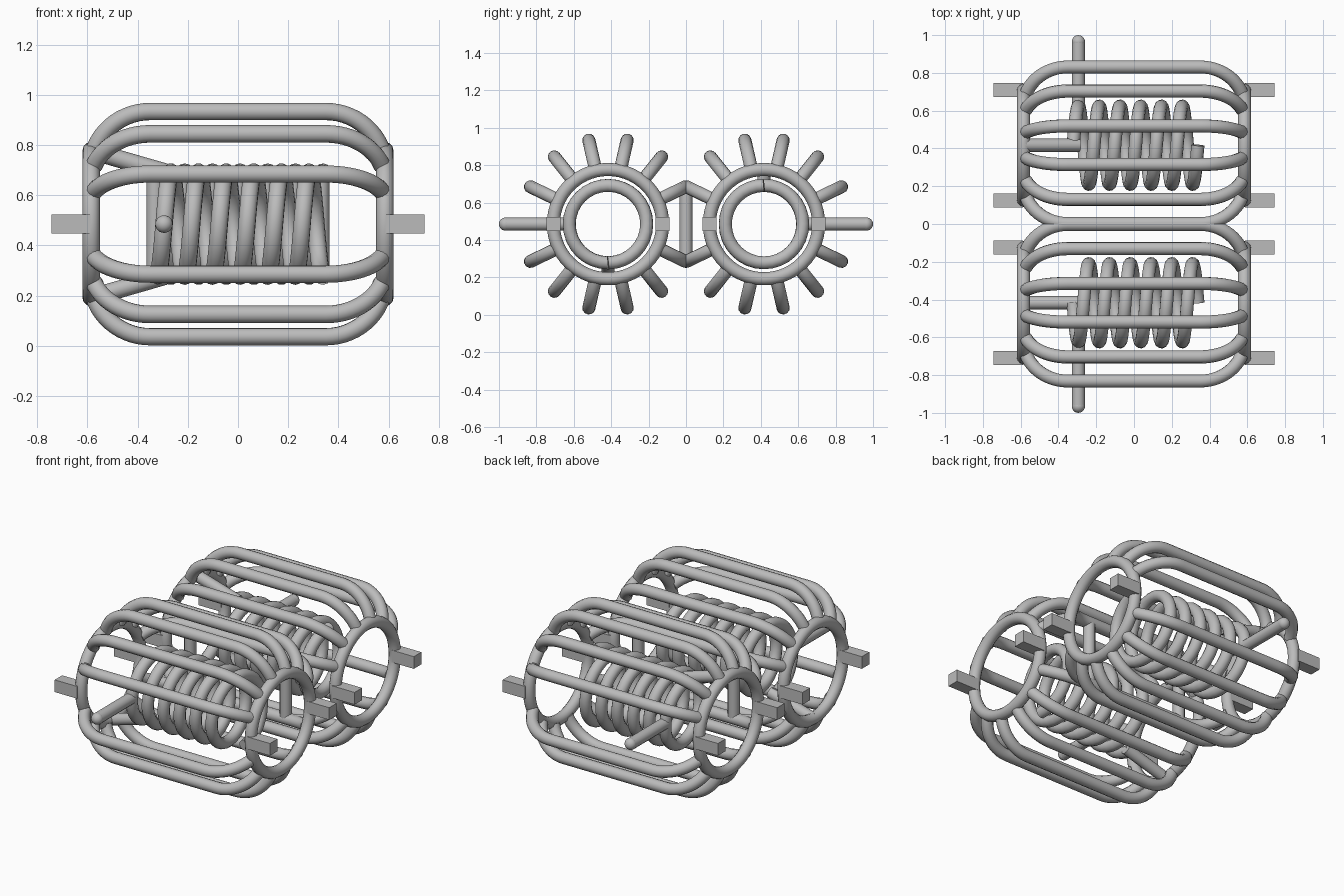
import bpy
from math import sin, cos, pi, radians
from mathutils import Vector

cube = bpy.data.objects.get("Cube")
if cube:
    bpy.data.objects.remove(cube, do_unlink=True)

metal = bpy.data.materials.new("grey metal")
metal.use_nodes = True
grey = (0.5, 0.5, 0.5, 1)
metal.diffuse_color = grey
metal.node_tree.nodes["Principled BSDF"].inputs["Base Color"].default_value = grey

CY, CZ = 0.417, 0.485      # cage axis
WIRE = 0.035               # wire radius
RING_X, RING_R = 0.585, 0.292
BAR_R, BEND = 0.46, 0.235
COIL_R, TURNS, PITCH, COIL_X = 0.207, 6, 0.11, -0.322


def finish(obj, name):
    obj.name = name
    obj.data.materials.clear()
    obj.data.materials.append(metal)
    return obj


def tube(name, points, closed=False):
    """Round wire swept along a list of points."""
    curve = bpy.data.curves.new(name, "CURVE")
    curve.dimensions = "3D"
    curve.bevel_depth = WIRE
    curve.bevel_resolution = 4
    curve.use_fill_caps = True
    spline = curve.splines.new("POLY")
    spline.points.add(len(points) - 1)
    for p, co in zip(spline.points, points):
        p.co = (*co, 1)
    spline.use_cyclic_u = closed
    obj = bpy.data.objects.new(name, curve)
    bpy.context.collection.objects.link(obj)
    bpy.ops.object.select_all(action="DESELECT")
    obj.select_set(True)
    bpy.context.view_layer.objects.active = obj
    bpy.ops.object.convert(target="MESH")
    obj = bpy.context.object
    bpy.ops.object.shade_smooth_by_angle(angle=radians(40))
    return finish(obj, name)


def box(name, centre, size):
    bpy.ops.mesh.primitive_cube_add(size=1, location=centre)
    obj = bpy.context.object
    obj.scale = size
    bpy.ops.object.transform_apply(location=False, rotation=False, scale=True)
    return finish(obj, name)


def ball(name, centre):
    bpy.ops.mesh.primitive_uv_sphere_add(segments=20, ring_count=12, radius=WIRE, location=centre)
    bpy.ops.object.shade_smooth()
    return finish(bpy.context.object, name)


# Half outline of a cage bar: from the ring, round the bend, to the straight
bend = []
for i in range(13):
    a = radians(18 + 72 * i / 12)
    bend.append((RING_X - BEND + BEND * cos(a), BAR_R - BEND + BEND * sin(a)))
outline = bend + [(-x, r) for x, r in reversed(bend)]

for side, label in ((1, "back"), (-1, "front")):
    def place(x, r, a):
        """Cylindrical position about this cage's axis; the front cage is the back one turned over."""
        return Vector((x, side * (CY + r * cos(a)), CZ + side * r * sin(a)))

    # End rings and their square tabs
    for end, end_name in ((1, "left"), (-1, "right")):
        tube(f"{label}_{end_name}_ring",
             [place(end * RING_X, RING_R, 2 * pi * i / 56) for i in range(56)], True)
        for a, where in ((0, "outer"), (pi, "inner")):
            p = place(end * 0.665, RING_R, a)
            box(f"{label}_{end_name}_{where}_tab", p, (0.155, 0.074, 0.076))

    # Cage bars, leaving out the innermost and outermost positions
    for k in range(14):
        if k % 7:
            tube(f"{label}_cage_bar_{k}", [place(x, r, 2 * pi * k / 14) for x, r in outline])

    # Coil
    steps = 32 * TURNS
    tube(f"{label}_coil",
         [place(COIL_X + PITCH * i / 32, COIL_R, pi / 2 - 2 * pi * i / 32) for i in range(steps + 1)])

    # Sloping lead to the ring, and outward lead with a round tip
    tube(f"{label}_ring_lead", [place(-RING_X, RING_R, pi / 2), place(-0.29, COIL_R, pi / 2)])
    lead_x = COIL_X + PITCH / 4
    tip = 1 - WIRE - CY
    tube(f"{label}_outer_lead", [place(lead_x, COIL_R, 0), place(lead_x, tip, 0)])
    ball(f"{label}_lead_tip", place(lead_x, tip, 0))

# Upright posts joining the bars between the cages
half = BAR_R * sin(pi / 7)
for end, end_name in ((1, "left"), (-1, "right")):
    tube(f"{end_name}_post", [(end * 0.33, 0, CZ - half), (end * 0.33, 0, CZ + half)])
